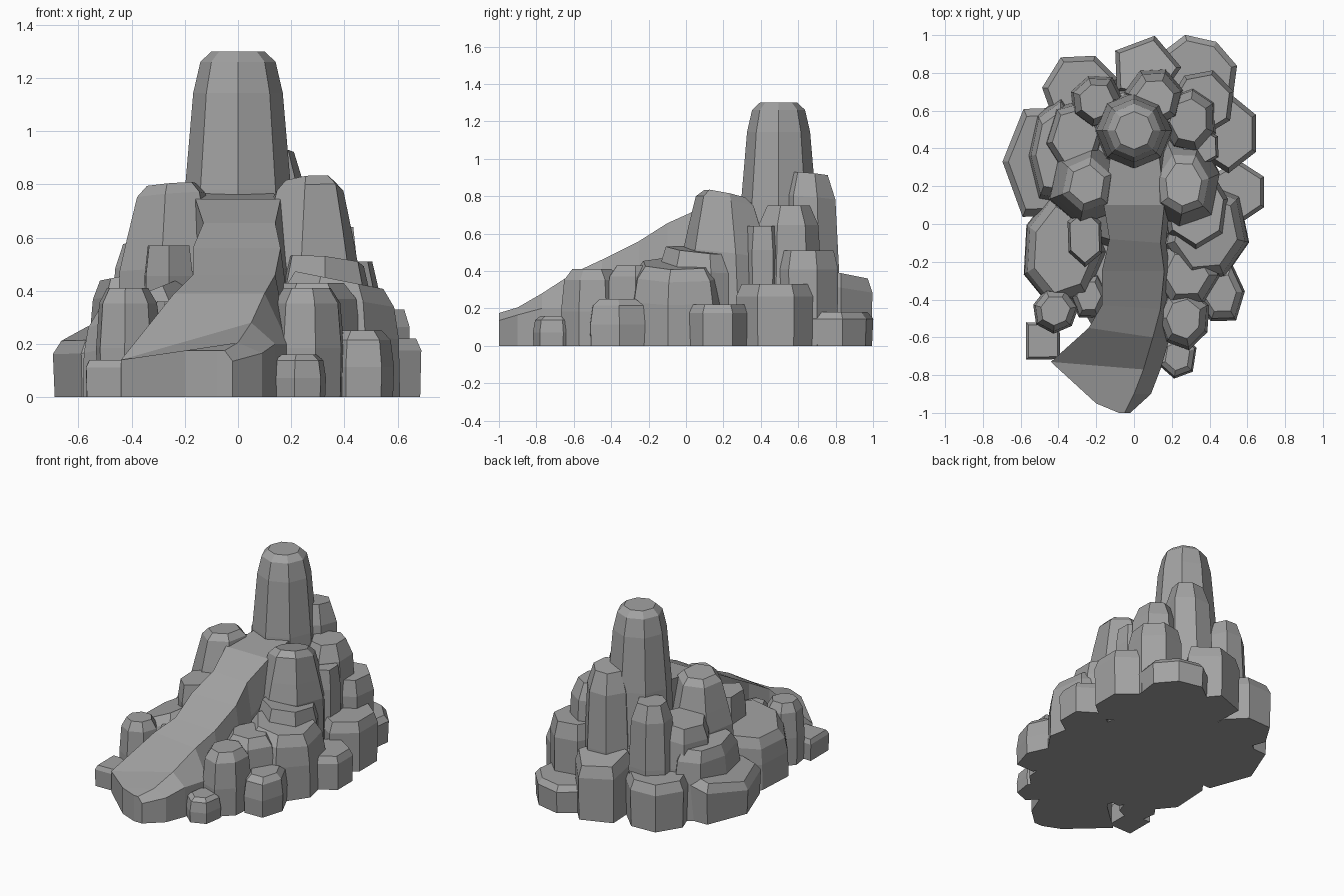
import bpy
import bmesh
import math
import random

random.seed(4)
if "Cube" in bpy.data.objects:
    bpy.data.objects.remove(bpy.data.objects["Cube"], do_unlink=True)

stone = bpy.data.materials.new("grey stone")
stone.use_nodes = True
stone.diffuse_color = (0.36, 0.36, 0.36, 1)
stone.node_tree.nodes["Principled BSDF"].inputs["Base Color"].default_value = stone.diffuse_color


def loft(name, rings):
    """Skin a stack of equal-length point rings and cap both ends."""
    bm = bmesh.new()
    loops = [[bm.verts.new(p) for p in ring] for ring in rings]
    for low, high in zip(loops, loops[1:]):
        for i in range(len(low)):
            j = (i + 1) % len(low)
            bm.faces.new((low[i], low[j], high[j], high[i]))
    bm.faces.new(loops[0][::-1])
    bm.faces.new(loops[-1])
    bmesh.ops.recalc_face_normals(bm, faces=bm.faces)
    mesh = bpy.data.meshes.new(name)
    bm.to_mesh(mesh)
    bm.free()
    mesh.materials.append(stone)
    bpy.context.collection.objects.link(bpy.data.objects.new(name, mesh))


# Relative height and width of the levels of a weathered stone
BOULDER = ((0, 0.97), (0.45, 1), (0.86, 0.9), (1, 0.64))
SLAB = ((0, 0.97), (0.8, 1), (1, 0.86))
CRAG = ((0, 1.1), (0.6, 1.04), (0.75, 0.9), (0.95, 0.7), (1, 0.5))
BLUFF = ((0, 1.02), (0.55, 1), (0.85, 0.92), (1, 0.74))


def rock(name, centre, size, height, sides=7, turn=0, levels=BOULDER,
         lean=(0, 0), tilt=(0, 0), rough=0.06):
    """Chipped stone column: an irregular polygon stacked through its levels."""
    outline = []
    for i in range(sides):
        angle = math.radians(turn) + math.tau * i / sides
        reach = 1.04 + random.uniform(-rough, rough)
        outline.append((math.cos(angle) * size[0] * reach, math.sin(angle) * size[1] * reach))
    rings = [[(centre[0] + x * wide + lean[0] * up,
               centre[1] + y * wide + lean[1] * up,
               up * (height + (x * tilt[0] + y * tilt[1]) * wide))
              for x, y in outline] for up, wide in levels]
    loft(name, rings)


# Tower with a chamfered crown
rock("tower", (0, 0.495), (0.2, 0.2), 1.3, 8, 90,
     ((0, 1.08), (0.6, 0.96), (0.88, 0.81), (0.97, 0.68), (1, 0.48)), rough=0)

# Ramp: paired left and right edge points with their height, from tower to foot
stations = (
    ((-0.12, 0.4), (0.13, 0.4), 0.77),
    ((-0.16, 0.1), (0.16, 0.1), 0.745),
    ((-0.13, -0.08), (0.14, -0.1), 0.655),
    ((-0.17, -0.25), (0.16, -0.25), 0.56),
    ((-0.17, -0.43), (0.14, -0.45), 0.46),
    ((-0.24, -0.55), (0.1, -0.6), 0.39),
    ((-0.44, -0.73), (0.05, -0.77), 0.28),
    ((-0.2, -0.95), (0.0, -0.9), 0.205),
    ((-0.08, -1.0), (-0.05, -1.0), 0.175),
)
sections = []
for index, (a, b, z) in enumerate(stations):
    spread = 0.09 if 4 < index < 8 else 0.03
    drop = {6: 0.14, 7: 0.03}.get(index, 0)
    skirt = max(min(0.2, z - 0.04), z - 0.22)
    sections.append([(*a, 0), (*a, z - drop), (*b, z),
                     (b[0] + spread, b[1], skirt), (b[0] + spread, b[1], 0)])
loft("ramp", sections)

# Hidden heart of the mound
rock("mound_core", (-0.03, 0.3), (0.42, 0.45), 0.48, 9)
rock("mound_base", (0.02, -0.02), (0.42, 0.58), 0.25, 9)

# Tall crags hugging the tower
rock("left_shoulder_crag", (0.23, 0.24), (0.19, 0.23), 0.81, 7, 10, CRAG, (0.03, -0.03), (0.1, -0.2))
rock("right_shoulder_crag", (-0.26, 0.21), (0.18, 0.2), 0.8, 6, 20, CRAG, (0.01, 0), (0.08, -0.05))
rock("rear_crag", (0.1, 0.67), (0.15, 0.16), 0.92, 7, 15, BOULDER, (0.01, -0.01), (0.05, -0.1))
rock("rear_left_crag", (0.29, 0.55), (0.15, 0.18), 0.75, 7, 30)
rock("rear_right_crag", (-0.2, 0.65), (0.14, 0.14), 0.76, 7, 5)
rock("rear_right_buttress", (-0.31, 0.46), (0.16, 0.2), 0.6, 6, 10, BLUFF, tilt=(0.2, 0))
rock("left_pillar", (0.35, 0.41), (0.11, 0.11), 0.64, 6, 30, SLAB)

# Middle terraces, left side
rock("left_upper_terrace", (0.33, 0.09), (0.17, 0.21), 0.51, 7, 12, SLAB, tilt=(-0.1, -0.1))
rock("left_middle_terrace", (0.38, -0.04), (0.21, 0.26), 0.44, 7, 40, BLUFF, tilt=(-0.2, 0))
rock("left_rear_terrace", (0.36, 0.64), (0.17, 0.17), 0.51, 7, 20, SLAB)
rock("left_front_boulder", (0.26, -0.5), (0.14, 0.16), 0.41, 7, 25)
rock("left_inner_boulder", (0.28, -0.27), (0.18, 0.18), 0.43, 6, 0)

# Middle terraces, right side
rock("right_upper_terrace", (-0.26, -0.07), (0.1, 0.16), 0.57, 6, 30, SLAB)
rock("right_middle_terrace", (-0.38, -0.14), (0.21, 0.29), 0.38, 7, 50, BLUFF, tilt=(0.4, 0))
rock("right_inner_boulder", (-0.24, -0.38), (0.1, 0.13), 0.36, 6, 0)
rock("right_front_boulder", (-0.42, -0.46), (0.12, 0.12), 0.41, 7, 10)
rock("right_side_terrace", (-0.41, 0.38), (0.15, 0.27), 0.46, 7, 30, BLUFF, tilt=(0.2, 0))

# Low stones around the foot
rock("right_side_foot", (-0.47, 0.33), (0.22, 0.31), 0.27, 6, 180, SLAB, tilt=(0.3, 0.1))
rock("rear_right_foot", (-0.27, 0.7), (0.2, 0.2), 0.31, 7, 20, SLAB)
rock("rear_block", (0.06, 0.82), (0.18, 0.17), 0.39, 5, 75, SLAB, tilt=(0, -0.2))
rock("rear_left_foot", (0.33, 0.78), (0.21, 0.21), 0.18, 8, 15, SLAB)
rock("left_side_block", (0.5, 0.48), (0.17, 0.2), 0.33, 6, 30, SLAB)
rock("left_side_foot", (0.55, 0.17), (0.16, 0.16), 0.22, 6, 30, SLAB)
rock("left_outer_foot", (0.46, -0.37), (0.13, 0.16), 0.25, 6, 5)
rock("left_front_foot", (0.23, -0.7), (0.1, 0.12), 0.16, 6, 20)
rock("right_front_foot", (-0.48, -0.62), (0.12, 0.13), 0.14, 4, 45, SLAB)
